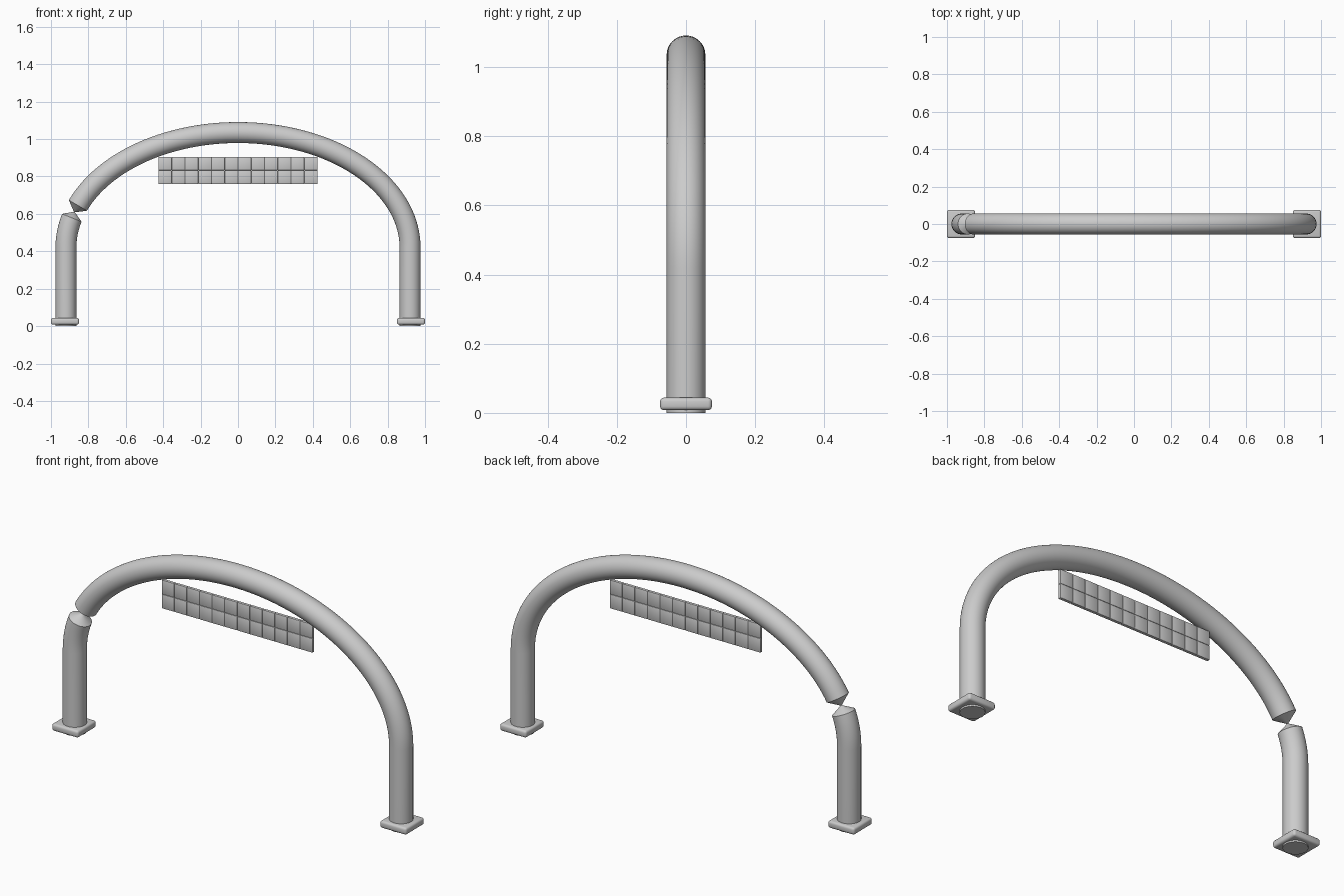
import bpy, bmesh
from math import sin, cos, pi, radians, ceil
from mathutils import Vector, Matrix

cube = bpy.data.objects.get("Cube")
if cube:
    bpy.data.objects.remove(cube, do_unlink=True)

GREY = (0.6, 0.6, 0.6, 1)
mat = bpy.data.materials.new("plain grey")
mat.use_nodes = True
mat.diffuse_color = GREY
mat.node_tree.nodes["Principled BSDF"].inputs["Base Color"].default_value = GREY

SPAN, RISE, SPRING, RADIUS = 0.92, 0.615, 0.42, 0.056   # arch dimensions
SIDES = 40


def finish(bm, name, angle=35):
    bmesh.ops.recalc_face_normals(bm, faces=bm.faces)
    mesh = bpy.data.meshes.new(name)
    bm.to_mesh(mesh)
    bm.free()
    obj = bpy.data.objects.new(name, mesh)
    bpy.context.collection.objects.link(obj)
    mesh.materials.append(mat)
    bpy.ops.object.select_all(action='DESELECT')
    obj.select_set(True)
    bpy.context.view_layer.objects.active = obj
    bpy.ops.object.shade_smooth_by_angle(angle=radians(angle))
    return obj


def box(bm, center, size):
    m = Matrix.Translation(center) @ Matrix.Diagonal((*size, 1))
    return bmesh.ops.create_cube(bm, size=1, matrix=m)["verts"]


# Arch tube: straight legs, half ellipse, twisted to a point on the right leg
def arc(deg, radius=RADIUS):
    t = radians(deg)
    point = Vector((SPAN * cos(t), 0, SPRING + RISE * sin(t)))
    tangent = Vector((-SPAN * sin(t), 0, RISE * cos(t))).normalized()
    return point, tangent, radius


def sweep(start, end, step=2.5):
    n = ceil((end - start) / step)
    return [arc(start + (end - start) * i / n) for i in range(n + 1)]


up = Vector((0, 0, 1))
path = [(Vector((SPAN, 0, 0)), up, RADIUS)]
path += sweep(0, 158.5) + [arc(162, 0.003)] + sweep(165, 180)
path.append((Vector((-SPAN, 0, 0)), -up, RADIUS))

bm = bmesh.new()
rings = []
side = Vector((0, 1, 0))
for point, tangent, radius in path:
    normal = side.cross(tangent)
    rings.append([bm.verts.new(point + radius * (cos(a) * normal + sin(a) * side))
                  for a in (2 * pi * k / SIDES for k in range(SIDES))])
for r1, r2 in zip(rings, rings[1:]):
    for k in range(SIDES):
        j = (k + 1) % SIDES
        bm.faces.new((r1[k], r1[j], r2[j], r2[k]))
for ring in (rings[0], rings[-1]):
    bm.faces.new(ring)
finish(bm, "arch_tube")

# Square foot plates with rounded edges
for name, sign in (("left_foot", 1), ("right_foot", -1)):
    bm = bmesh.new()
    box(bm, (sign * 0.925, 0, 0.026), (0.15, 0.15, 0.036))
    bmesh.ops.bevel(bm, geom=bm.edges[:], offset=0.011, segments=3,
                    profile=0.5, affect='EDGES')
    finish(bm, name)

# Hanging sign made of two rows of softly edged tiles
COLS, ROWS, WIDTH, HEIGHT, DEPTH = 12, 2, 0.85, 0.145, 0.016
bm = bmesh.new()
w, h = WIDTH / COLS, HEIGHT / ROWS
for c in range(COLS):
    for r in range(ROWS):
        box(bm, ((c + 0.5) * w - WIDTH / 2, 0, 0.76 + (r + 0.5) * h), (w, DEPTH, h))
bmesh.ops.bevel(bm, geom=bm.edges[:], offset=0.003, segments=2,
                profile=0.5, affect='EDGES')
finish(bm, "sign_tiles")
